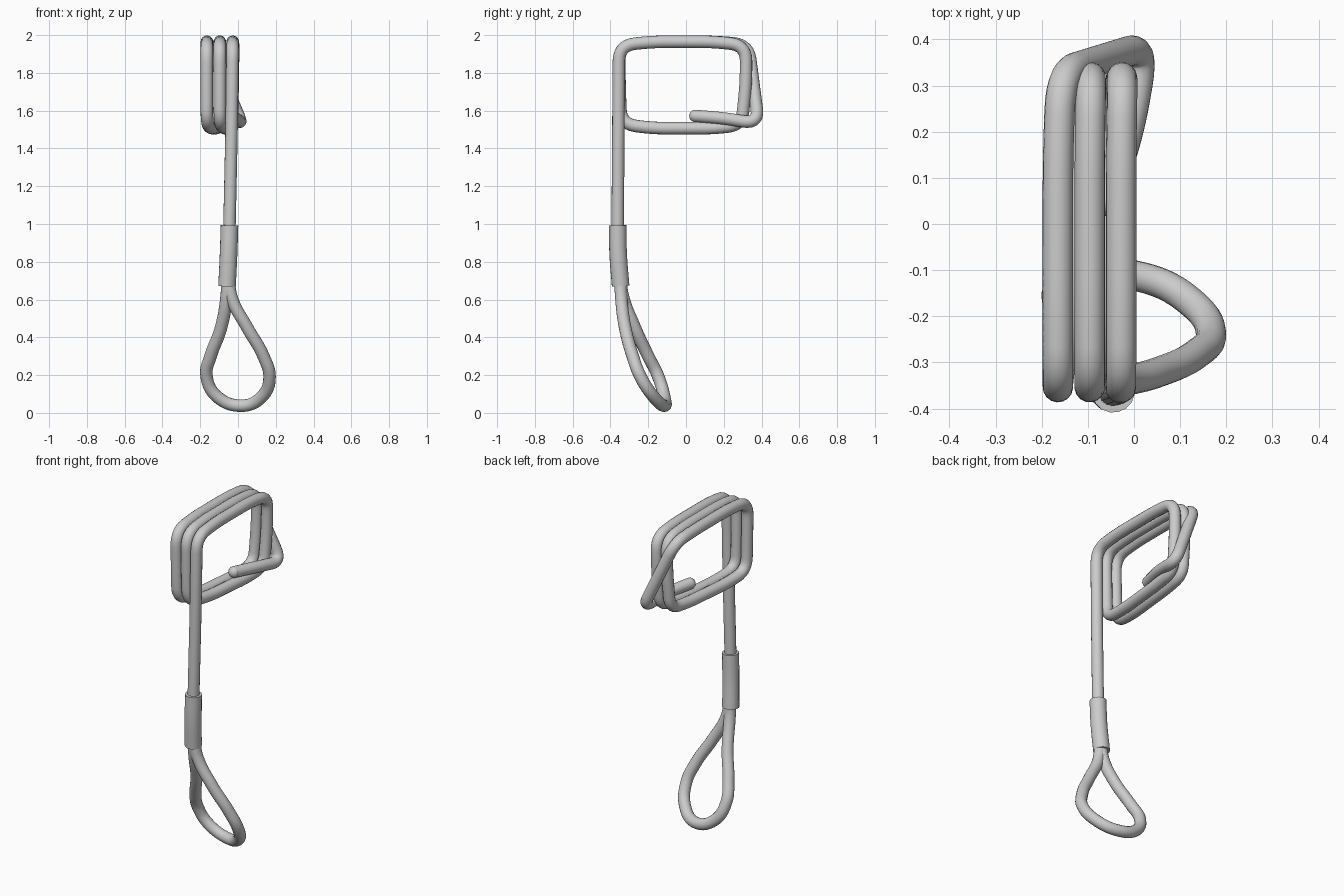
import bpy
from mathutils import Vector

if "Cube" in bpy.data.objects:
    bpy.data.objects.remove(bpy.data.objects["Cube"])

R = 0.033  # rope radius


def fillet(pts, radius, steps=7):
    """Round every inner corner of a 3D polyline."""
    pts = [Vector(p) for p in pts]
    out = [pts[0]]
    for a, b, c in zip(pts, pts[1:], pts[2:]):
        r = min(radius, (a - b).length * 0.48, (c - b).length * 0.48)
        p, q = b + (a - b).normalized() * r, b + (c - b).normalized() * r
        for i in range(steps + 1):
            t = i / steps
            out.append(p * (1 - t) ** 2 + b * 2 * t * (1 - t) + q * t * t)
    return out + [pts[-1]]


def tube(name, pts, radius, smooth_path=False):
    """Sweep a round section along a path and convert it to a mesh."""
    cu = bpy.data.curves.new(name, 'CURVE')
    cu.dimensions = '3D'
    cu.bevel_depth = radius
    cu.bevel_resolution = 6
    cu.resolution_u = 10
    cu.use_fill_caps = True
    if smooth_path:
        sp = cu.splines.new('BEZIER')
        sp.bezier_points.add(len(pts) - 1)
        for bp, p in zip(sp.bezier_points, pts):
            bp.co = p
            bp.handle_left_type = bp.handle_right_type = 'AUTO'
    else:
        sp = cu.splines.new('POLY')
        sp.points.add(len(pts) - 1)
        for pt, p in zip(sp.points, pts):
            pt.co = (*p, 1)
    ob = bpy.data.objects.new(name, cu)
    bpy.context.collection.objects.link(ob)
    bpy.ops.object.select_all(action='DESELECT')
    ob.select_set(True)
    bpy.context.view_layer.objects.active = ob
    bpy.ops.object.convert(target='MESH')
    bpy.ops.object.shade_smooth_by_angle()
    return ob


# Rope: up from the ferrule, then three turns of the squarish coil
path = [(-0.046, -0.362, 0.95), (-0.034, -0.358, 1.5)]
for i, x in enumerate((-0.028, -0.096, -0.165)):
    path += [(x, -0.355, 1.945), (x, -0.18, 1.965), (x, 0.15, 1.965)]
    if i < 2:
        nx = (-0.096, -0.165)[i]
        path += [(x + 0.003, 0.318, 1.945), (x, 0.318, 1.75), (x - 0.004, 0.295, 1.525),
                 (x - 0.015, 0.15, 1.507), (nx + 0.02, -0.18, 1.507),
                 (nx, -0.345, 1.53), (nx, -0.352, 1.75)]
# Last turn crosses over the back and tucks into the coil
path += [(-0.158, 0.33, 1.95), (0.022, 0.385, 1.53),
         (-0.01, 0.2, 1.56), (-0.06, 0.05, 1.572)]
tube("coiled_rope", fillet(path, 0.085), R)

# Rounded rope tip
bpy.ops.mesh.primitive_uv_sphere_add(segments=16, ring_count=10, radius=R,
                                     location=path[-1])
bpy.context.object.name = "rope_tip"
bpy.ops.object.shade_smooth()

# Teardrop eye loop
eye = [(-0.055, -0.348, 0.72), (-0.06, -0.335, 0.62), (-0.09, -0.27, 0.45),
       (-0.145, -0.2, 0.3), (-0.167, -0.15, 0.2), (-0.115, -0.116, 0.09),
       (0.02, -0.116, 0.038), (0.13, -0.175, 0.09), (0.167, -0.24, 0.19),
       (0.135, -0.282, 0.3), (0.05, -0.322, 0.45), (-0.03, -0.342, 0.6),
       (-0.053, -0.348, 0.72)]
tube("eye_loop", eye, R, True)

# Crimped sleeve holding the eye
tube("sleeve", [(-0.045, -0.362, 0.993), (-0.05, -0.359, 0.84),
                (-0.058, -0.346, 0.672)], 0.047, True)
